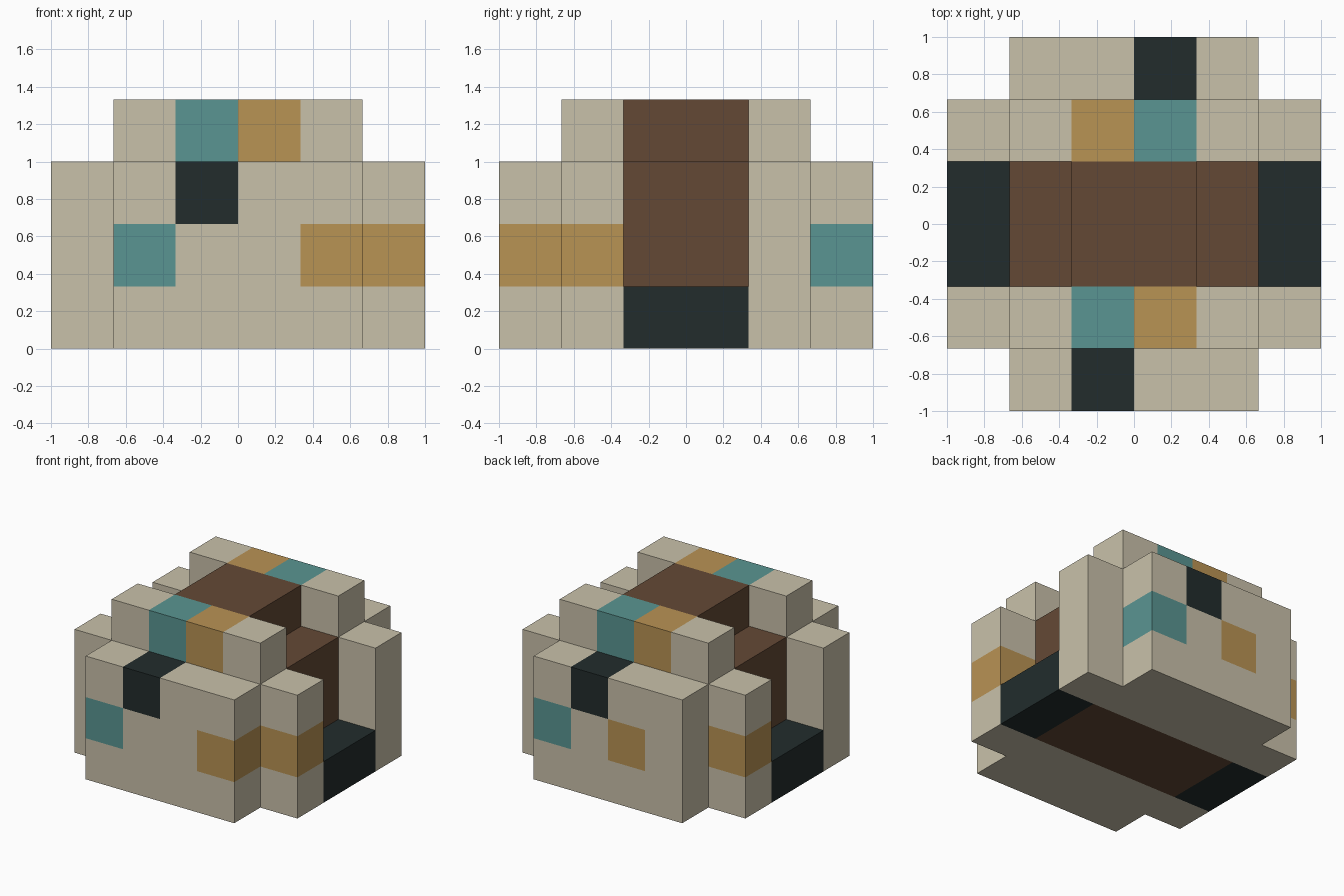
import bpy
import bmesh
from math import floor
from mathutils import Vector

cube = bpy.data.objects.get("Cube")
if cube:
    bpy.data.objects.remove(cube, do_unlink=True)

UNIT = 1 / 3  # edge length of one block


def linear(c):
    return c / 12.92 if c <= 0.04045 else ((c + 0.055) / 1.055) ** 2.4


def make_material(name, rgb):
    color = [linear(c / 255) for c in rgb] + [1.0]
    mat = bpy.data.materials.new(name)
    mat.use_nodes = True
    mat.diffuse_color = color
    bsdf = next(n for n in mat.node_tree.nodes if n.type == 'BSDF_PRINCIPLED')
    bsdf.inputs["Base Color"].default_value = color
    bsdf.inputs["Roughness"].default_value = 0.9
    return mat


beige = make_material("beige", (201, 193, 170))
brown = make_material("brown", (100, 73, 53))
charcoal = make_material("charcoal", (34, 44, 44))
teal = make_material("teal", (90, 149, 146))
ochre = make_material("ochre", (185, 147, 84))

# Accent blocks, by lowest corner in block units
accents = {
    (-1, -2, 3): teal, (0, -2, 3): ochre,       # front crest
    (-1, -3, 2): charcoal,                      # front bumper
    (-2, -3, 1): teal, (1, -3, 1): ochre,
    (2, -2, 1): ochre,                          # front left pillar
    (-1, 1, 3): ochre, (0, 1, 3): teal,         # back crest
    (0, 2, 2): charcoal,                        # back bumper
    (1, 2, 1): teal, (-1, 2, 1): ochre,
    (-3, 1, 1): ochre,                          # back right pillar
}


def block(name, low, high, base):
    """Box cut into unit squares, each coloured by the block behind it."""
    low, high = Vector(low), Vector(high)
    size = high - low
    bm = bmesh.new()
    bmesh.ops.create_cube(bm, size=1)
    for v in bm.verts:
        v.co = low + Vector([(c + 0.5) * s for c, s in zip(v.co, size)])
    for axis in range(3):
        normal = Vector([float(i == axis) for i in range(3)])
        for step in range(1, int(size[axis])):
            bmesh.ops.bisect_plane(bm, geom=bm.verts[:] + bm.edges[:] + bm.faces[:],
                                   plane_co=low + normal * step, plane_no=normal)
    bm.normal_update()
    mats = [base]
    for face in bm.faces:
        inside = face.calc_center_median() - face.normal * 0.5
        mat = accents.get(tuple(floor(c) for c in inside), base)
        if mat not in mats:
            mats.append(mat)
        face.material_index = mats.index(mat)
    bmesh.ops.scale(bm, vec=(UNIT, UNIT, UNIT), verts=bm.verts)
    mesh = bpy.data.meshes.new(name)
    bm.to_mesh(mesh)
    bm.free()
    for mat in mats:
        mesh.materials.append(mat)
    obj = bpy.data.objects.new(name, mesh)
    bpy.context.collection.objects.link(obj)


def span(sign, near, far):
    """Range from near to far on the given side of the centre."""
    return sorted((sign * near, sign * far))


# Brown core
block("core", (-1, -1, 0), (1, 1, 4), brown)

# Brown shoulders and charcoal steps on each side
for side, sign in (("left", 1), ("right", -1)):
    a, b = span(sign, 1, 2)
    block(side + "_shoulder", (a, -1, 0), (b, 1, 3), brown)
    a, b = span(sign, 2, 3)
    block(side + "_step", (a, -1, 0), (b, 1, 1), charcoal)

# Stepped shell at each end, with a pillar at each corner
for end, ysign in (("front", -1), ("back", 1)):
    a, b = span(ysign, 1, 2)
    block(end + "_crest", (-2, a, 0), (2, b, 4), beige)
    for side, xsign in (("left", 1), ("right", -1)):
        c, d = span(xsign, 2, 3)
        block(f"{end}_{side}_pillar", (c, a, 0), (d, b, 3), beige)
    a, b = span(ysign, 2, 3)
    block(end + "_bumper", (-2, a, 0), (2, b, 3), beige)
